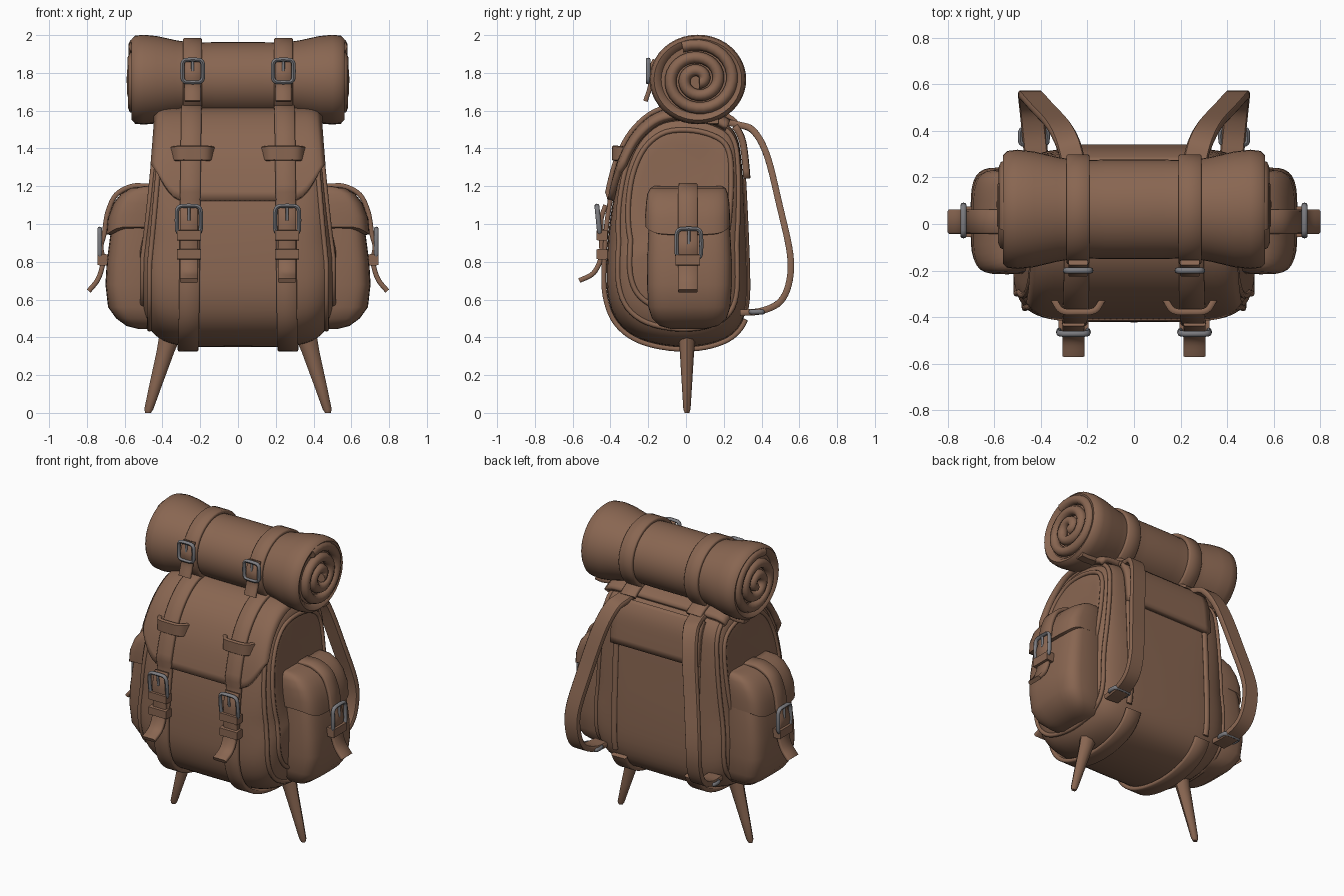
import bpy, bmesh, math
from mathutils import Vector

cube = bpy.data.objects.get("Cube")
if cube:
    bpy.data.objects.remove(cube, do_unlink=True)


def material(name, colour):
    m = bpy.data.materials.new(name)
    m.use_nodes = True
    m.diffuse_color = colour
    m.node_tree.nodes["Principled BSDF"].inputs["Base Color"].default_value = colour
    return m


LEATHER = material("brown leather", (0.25, 0.133, 0.083, 1))
METAL = material("grey metal", (0.2, 0.2, 0.215, 1))
X, Y, Z = Vector((1, 0, 0)), Vector((0, 1, 0)), Vector((0, 0, 1))


def make(name, verts, faces, mat=LEATHER, angle=50):
    me = bpy.data.meshes.new(name)
    me.from_pydata([tuple(v) for v in verts], [], faces)
    bm = bmesh.new()
    bm.from_mesh(me)
    bmesh.ops.recalc_face_normals(bm, faces=bm.faces)
    bm.to_mesh(me)
    bm.free()
    me.materials.append(mat)
    me.shade_smooth()
    me.set_sharp_from_angle(angle=math.radians(angle))
    ob = bpy.data.objects.new(name, me)
    bpy.context.collection.objects.link(ob)
    return ob


def loft(name, rings, mat=LEATHER, closed=False):
    """Skin a list of equal rings, capped unless the list is closed."""
    n, k = len(rings[0]), len(rings)
    faces = []
    for i in range(k if closed else k - 1):
        j = (i + 1) % k
        for a in range(n):
            b = (a + 1) % n
            faces.append((i * n + a, i * n + b, j * n + b, j * n + a))
    if not closed:
        faces += [tuple(range(n)), tuple(range((k - 1) * n, k * n))]
    return make(name, [v for r in rings for v in r], faces, mat)


def sheet(name, fn, nu, nv, thickness):
    """Thick panel from a function of two 0..1 parameters."""
    verts = [fn(i / nu, j / nv) for i in range(nu + 1) for j in range(nv + 1)]
    w = nv + 1
    faces = [(i * w + j, i * w + j + 1, (i + 1) * w + j + 1, (i + 1) * w + j)
             for i in range(nu) for j in range(nv)]
    ob = make(name, verts, faces)
    mod = ob.modifiers.new("thickness", "SOLIDIFY")
    mod.thickness, mod.offset = thickness, 0
    return ob


def catmull(a, b, c, d, t):
    return b + ((c - a) * t + (2 * a - 5 * b + 4 * c - d) * t * t
                + (3 * b - a - 3 * c + d) * t ** 3) / 2


def smooth(points, n=5):
    p = [Vector(q) for q in points]
    p = [2 * p[0] - p[1]] + p + [2 * p[-1] - p[-2]]
    out = [catmull(*p[i:i + 4], t / n) for i in range(len(p) - 3) for t in range(n)]
    return out + [p[-2]]


FLAT = [(1, .5), (.88, 1), (-.88, 1), (-1, .5), (-1, -.5), (-.88, -1), (.88, -1), (1, -.5)]
ROUND = [(math.cos(i * math.pi / 4), math.sin(i * math.pi / 4)) for i in range(8)]


def sweep(name, path, side, w, t, mat=LEATHER, closed=False, section=FLAT):
    """Strap or cord along a path; side is its width direction."""
    path = [Vector(p) for p in path]
    n, rings = len(path), []
    for i, p in enumerate(path):
        q, r = (path[i - 1], path[(i + 1) % n]) if closed else (path[max(i - 1, 0)], path[min(i + 1, n - 1)])
        tan = (r - q).normalized()
        s = (side - tan * side.dot(tan)).normalized()
        up = tan.cross(s)
        rings.append([p + s * (w * a) + up * (t * b) for a, b in section])
    return loft(name, rings, mat, closed)


def buckle(name, c, across, along, w, h):
    """Metal frame with rounded corners and a centre prong."""
    c, pts = Vector(c), []
    for i in range(20):
        a = math.tau * i / 20
        ca, sa = math.cos(a), math.sin(a)
        pts.append(c + across * (w * math.copysign(abs(ca) ** .4, ca))
                   + along * (h * math.copysign(abs(sa) ** .4, sa)))
    normal = across.cross(along)
    sweep(name + "_frame", pts, normal, .013, .011, METAL, True, ROUND)
    sweep(name + "_prong", [c, c + along * h], normal, .008, .008, METAL, False, ROUND)


# Main body: side profile (y, z) from the top of the back, over the front and under
PROFILE = [Vector(p) for p in (
    (.27, 1.46), (.2, 1.54), (.05, 1.585), (-.12, 1.575), (-.24, 1.49), (-.32, 1.36),
    (-.37, 1.2), (-.405, 1), (-.42, .8), (-.415, .62), (-.36, .48), (-.24, .39),
    (-.05, .35), (.13, .365), (.26, .43), (.32, .56), (.325, .8), (.31, 1.1), (.295, 1.32))]
N = len(PROFILE)
MID = Vector((-.03, .95))


def profile(u):
    i = math.floor(u)
    return catmull(*[PROFILE[(i + k) % N] for k in (-1, 0, 1, 2)], u - i)


def half_width(z):
    return .52 * (1 - .14 * min(max((z - .75) / .8, 0), 1))


def skin(a, u, off=0, power=None):
    """Point on the body at width fraction a and profile position u."""
    p = profile(u)
    t = profile(u + .1) - profile(u - .1)
    n = Vector((t.y, -t.x)).normalized()
    power = power or 5 + 4 * min(max((p.y - .9) / .6, 0), 1)
    s = max(1 - abs(a) ** power, 0) ** (1 / power)
    q = MID + (p - MID) * s + n * off
    return Vector((a * half_width(p.y), q.x, q.y))


def skin_x(x, u, off):
    return skin(x / half_width(profile(u).y), u, off)


angles = [math.radians(-85 + 170 * i / 28) for i in range(29)]
widths = [math.copysign(abs(math.sin(a)) ** .4, a) for a in angles]
loft("main_body", [[skin(a, i / 4) for i in range(N * 4)] for a in widths])


# Lid with rounded lower corners, and the pad on the upper back
def lid_point(s, t):
    a = (2 * s - 1) * .97
    end = 6.4 - 1.2 * max(0, (abs(a) - .6) / .37) ** 2
    return skin(a, .8 + (end - .8) * t, .012, 16)


sheet("lid", lid_point, 36, 26, .035)
sheet("back_pad", lambda s, t: skin_x((2 * s - 1) * .32, 17.6 + 1.9 * t, .022), 14, 10, .035)

# Bedroll with flared ends, turned around x
ROLL = Vector((0, .063, 1.765))


def roll_point(x, r, a):
    return ROLL + Vector((x, 1.08 * r * math.cos(a), r * math.sin(a)))


half = [(0, .198), (.12, .198), (.24, .194), (.33, .208), (.43, .23), (.5, .237),
        (.545, .232), (.563, .215), (.555, .195), (.535, .18)]
stations = [(-x, r) for x, r in half[:0:-1]] + half
loft("bedroll", [[roll_point(x, r, math.tau * i / 40) for i in range(40)] for x, r in stations])
sweep("bedroll_edge", [roll_point(x, r, -1.25) for x, r in stations[3:-3]], Y, .03, .014)

for side, tag in ((1, "left"), (-1, "right")):
    # Coiled end of the bedroll
    coil = [roll_point(side * (.548 + .01 * (1 - i / 70)), .018 + .172 * i / 70, -1.2 + i * .225)
            for i in range(71)]
    sweep(tag + "_roll_coil", coil, X, .032, .031, section=ROUND)

    # Straps and buckles around the bedroll
    x = side * .24
    hoop = [roll_point(x, .207, math.tau * i / 36) for i in range(36)]
    sweep(tag + "_roll_strap", hoop, X, .05, .012, closed=True)
    tail = smooth([(x, -.165, 1.87), (x, -.195, 1.8), (x, -.19, 1.73), (x, -.215, 1.65)])
    sweep(tag + "_roll_strap_tail", tail, X, .042, .012)
    buckle(tag + "_roll_buckle", (x, -.2, 1.81), X, Z, .055, .06)

    # Long strap over the lid, down the front and under the body
    path = [skin_x(side * (.24 + .002 * i / 5), i / 5, .038 if i < 32 else .016) for i in range(3, 74)]
    sweep(tag + "_front_strap", path, X, .054, .013)
    x = side * .24
    arch = [(x - .105, -.325, 1.37), (x - .07, -.372, 1.375), (x, -.378, 1.375),
            (x + .07, -.372, 1.375), (x + .105, -.325, 1.37)]
    sweep(tag + "_lid_keeper", smooth(arch), Z, .04, .013)

    # Front buckle with hanging tail
    x = side * .26
    tail = smooth([(x, -.425, 1.1), (x, -.45, 1.02), (x, -.447, .9), (x, -.45, .82),
                   (x, -.49, .74), (x, -.565, .7)])
    sweep(tag + "_front_strap_tail", tail, X, .048, .013)
    buckle(tag + "_front_buckle", (x, -.464, 1.02), X, Vector((0, -.1, 1)).normalized(), .064, .077)
    for z in (.84, .94):
        sweep(tag + "_front_keeper", [(x - .064, -.445, z), (x + .064, -.445, z)], Z, .028, .03)

    # Piping round the side seams and ribs on the back
    for a in (.9, .97):
        cord = [skin(side * a, i / 4, .003) for i in range(N * 4)]
        sweep(tag + "_seam_piping", cord, X, .014, .014, closed=True, section=ROUND)
    rib = [skin_x(side * .3, 14.8 + i * .2, .004) for i in range(15)]
    sweep(tag + "_back_rib", rib, X, .02, .014, section=ROUND)

    # Side pocket: rounded rings stacked in z, with a flap over the top
    def pocket_ring(z, out, y0, y1, dip=0):
        ring = []
        for i in range(32):
            ca, sa = math.cos(math.tau * i / 32), math.sin(math.tau * i / 32)
            px = math.copysign(abs(ca) ** .5, ca) * (out - .4) / 2 + (out + .4) / 2
            py = math.copysign(abs(sa) ** .5, sa) * (y1 - y0) / 2 + (y0 + y1) / 2
            ring.append(Vector((side * px, py, z + dip * abs(sa) ** 3)))
        return ring

    rows = [(.445, .53, -.08, .1), (.46, .59, -.14, .17), (.5, .645, -.18, .215), (.56, .688, -.2, .235),
            (.68, .702, -.207, .243), (.8, .695, -.207, .243), (.95, .675, -.2, .235), (1.12, .62, -.19, .22)]
    loft(tag + "_side_pocket", [pocket_ring(*r) for r in rows])
    rows = [(.94, .66, -.2, .22, .04), (.945, .698, -.215, .232, .04), (1.03, .69, -.216, .233, .02),
            (1.11, .66, -.212, .23), (1.16, .62, -.205, .222), (1.19, .57, -.19, .21), (1.2, .5, -.17, .19)]
    loft(tag + "_pocket_flap", [pocket_ring(*r) for r in rows])

    # Pocket strap, keeper and buckle
    path = [(.47, 1.2), (.56, 1.2), (.645, 1.155), (.69, 1.06), (.708, .95), (.725, .88),
            (.715, .8), (.74, .71), (.79, .645)]
    sweep(tag + "_pocket_strap", smooth([(side * px, .01, pz) for px, pz in path]), Y, .052, .013)
    buckle(tag + "_pocket_buckle", (side * .732, .015, .895), Y, Z, .066, .08)
    sweep(tag + "_pocket_keeper", [(side * .715, -.055, .81), (side * .715, .075, .81)], Z, .03, .03)

    # Shoulder strap with its metal slider
    path = [(.25, .15, 1.55), (.265, .28, 1.525), (.29, .36, 1.49), (.33, .43, 1.36), (.39, .495, 1.1),
            (.44, .55, .85), (.445, .548, .7), (.44, .5, .59), (.43, .4, .54), (.42, .29, .53)]
    sweep(tag + "_shoulder_strap", smooth([(side * p[0],) + p[1:] for p in path]), X, .052, .017)
    buckle(tag + "_strap_slider", (side * .43, .375, .535), X, Y, .058, .035)

    # Tapered peg foot
    rows = [(.42, .355, .06), (.32, .385, .047), (.15, .435, .034), (.02, .472, .024), (0, .476, .015)]
    loft(tag + "_foot", [[Vector((side * (c + r * a), .005 + r * .8 * b, z)) for a, b in ROUND]
                         for z, c, r in rows])
